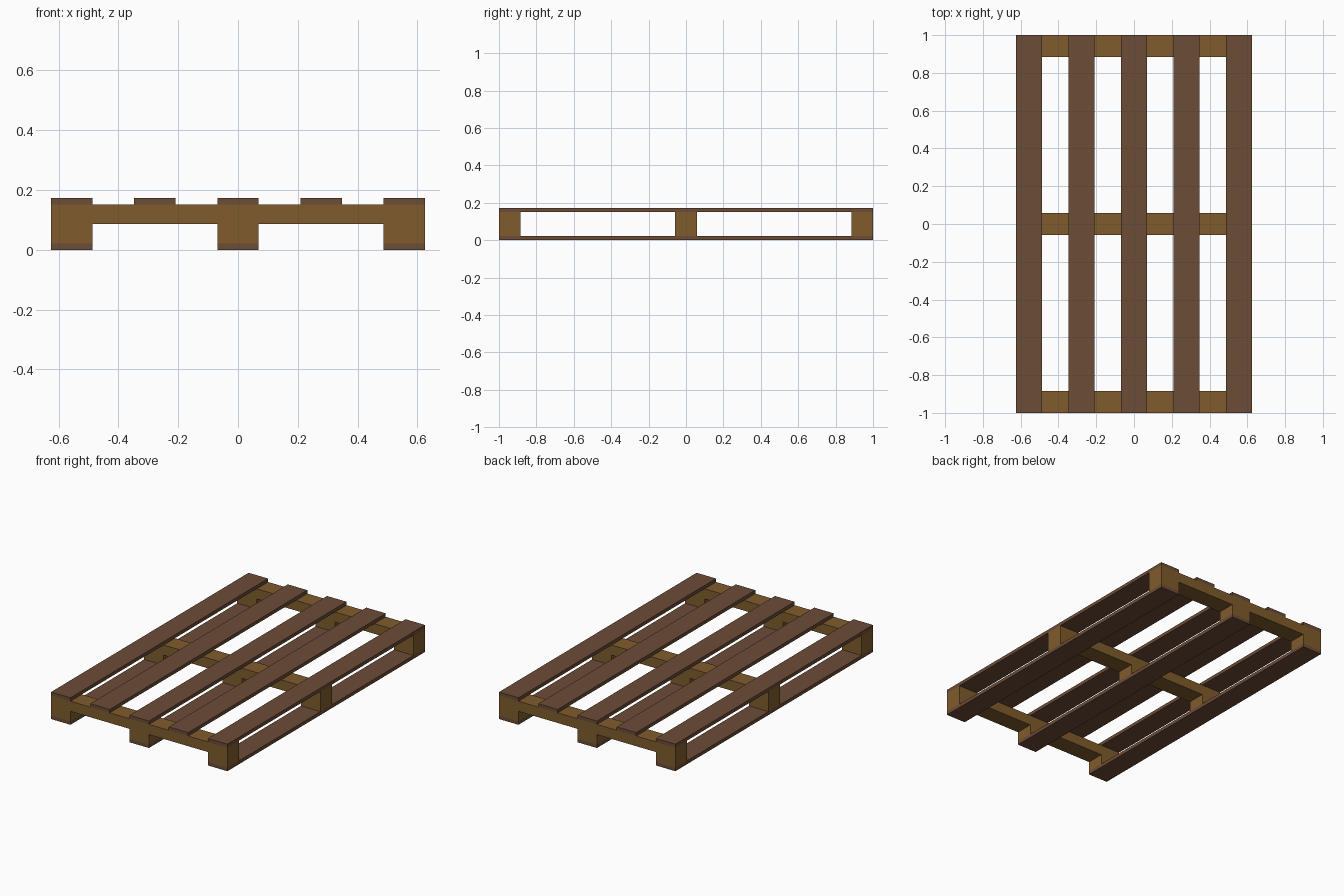
import bpy
import bmesh

if "Cube" in bpy.data.objects:
    bpy.data.objects.remove(bpy.data.objects["Cube"])


def material(name, color):
    m = bpy.data.materials.new(name)
    m.diffuse_color = (*color, 1.0)
    m.use_nodes = True
    m.node_tree.nodes["Principled BSDF"].inputs["Base Color"].default_value = m.diffuse_color
    return m


board_brown = material("board brown", (0.15, 0.072, 0.038))
bearer_tan = material("bearer tan", (0.216, 0.107, 0.026))

BOARD_W = 0.138     # board width
PITCH = 0.278       # spacing of top boards
BOARD_T = 0.022     # board thickness
TOP = 0.173         # overall height
BEARER_D = 0.115    # bearer depth along y
RAIL_Z = 0.086      # underside of the rail between feet


def extrude_profile(name, profile, y0, y1, mat):
    """Extrude an (x, z) outline along y."""
    bm = bmesh.new()
    face = bm.faces.new([bm.verts.new((x, y0, z)) for x, z in profile])
    out = bmesh.ops.extrude_face_region(bm, geom=[face])
    verts = [v for v in out["geom"] if isinstance(v, bmesh.types.BMVert)]
    bmesh.ops.translate(bm, verts=verts, vec=(0, y1 - y0, 0))
    bmesh.ops.recalc_face_normals(bm, faces=bm.faces)
    mesh = bpy.data.meshes.new(name)
    bm.to_mesh(mesh)
    bm.free()
    mesh.materials.append(mat)
    obj = bpy.data.objects.new(name, mesh)
    bpy.context.collection.objects.link(obj)
    return obj


def board(name, x, z):
    h = BOARD_W / 2
    outline = [(x - h, z), (x + h, z), (x + h, z + BOARD_T), (x - h, z + BOARD_T)]
    extrude_profile(name, outline, -1, 1, board_brown)


# Five top boards and three bottom boards
for i in range(-2, 3):
    board(f"top_board_{i + 3}", i * PITCH, TOP - BOARD_T)
for i in (-1, 0, 1):
    board(f"bottom_board_{i + 2}", i * 2 * PITCH, 0)

# Three cross bearers, each a rail with three feet
h = BOARD_W / 2
outer = 2 * PITCH + h
inner = 2 * PITCH - h
right = [(h, BOARD_T), (h, RAIL_Z), (inner, RAIL_Z), (inner, BOARD_T),
         (outer, BOARD_T), (outer, TOP - BOARD_T)]
outline = right + [(-x, z) for x, z in reversed(right)]
half = BEARER_D / 2
for name, y in (("front", -1 + half), ("middle", 0), ("back", 1 - half)):
    extrude_profile(f"{name}_bearer", outline, y - half, y + half, bearer_tan)
